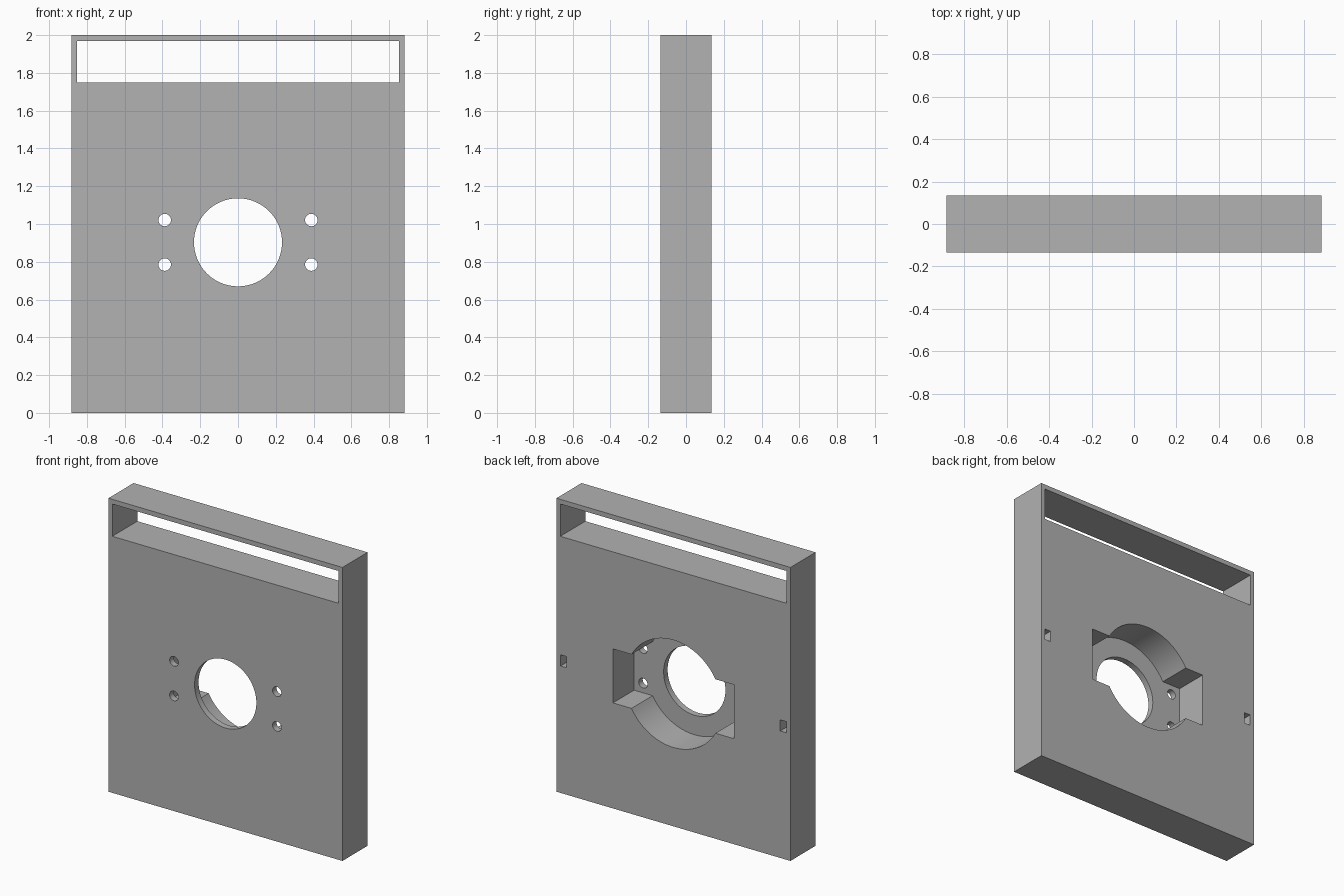
import bpy
import math
from mathutils import Vector

cube = bpy.data.objects.get("Cube")
if cube:
    bpy.data.objects.remove(cube, do_unlink=True)

WIDTH, DEPTH, HEIGHT = 1.764, 0.27, 2.0
FRONT, BACK = -DEPTH / 2, DEPTH / 2
HOLE_Z = 0.903            # height of the central opening
FLOOR = FRONT + 0.043     # pocket floor, leaving a thin front skin
OVER = 0.1                # cutter overshoot past a surface

grey = bpy.data.materials.new("plain grey")
grey.use_nodes = True
colour = (0.445, 0.445, 0.445, 1)
grey.diffuse_color = colour
grey.node_tree.nodes["Principled BSDF"].inputs["Base Color"].default_value = colour


def box(name, x, z, y):
    """Box from (min, max) ranges on each axis."""
    lo, hi = Vector((x[0], y[0], z[0])), Vector((x[1], y[1], z[1]))
    bpy.ops.mesh.primitive_cube_add(size=1, location=(lo + hi) / 2)
    obj = bpy.context.object
    obj.name = name
    obj.scale = hi - lo
    bpy.ops.object.transform_apply(location=True, rotation=True, scale=True)
    obj.data.materials.append(grey)
    return obj


def rod(name, x, z, radius, y, sides):
    """Cylinder running front to back."""
    bpy.ops.mesh.primitive_cylinder_add(
        vertices=sides, radius=radius, depth=y[1] - y[0],
        location=(x, (y[0] + y[1]) / 2, z), rotation=(math.pi / 2, 0, 0))
    obj = bpy.context.object
    obj.name = name
    bpy.ops.object.transform_apply(location=True, rotation=True, scale=True)
    obj.data.materials.append(grey)
    return obj


panel = box("panel", (-WIDTH / 2, WIDTH / 2), (0, HEIGHT), (FRONT, BACK))
through = (FRONT - OVER, BACK + OVER)
pocket = (FLOOR, BACK + OVER)

# Top window, rear pocket and central opening
cutters = [
    box("window_cutter", (-0.853, 0.853), (1.748, 1.968), through),
    box("pocket_cutter", (-0.456, 0.456), (HOLE_Z - 0.184, HOLE_Z + 0.184), pocket),
    rod("round_pocket_cutter", 0, HOLE_Z, 0.366, pocket, 96),
    rod("opening_cutter", 0, HOLE_Z, 0.233, through, 96),
]

# Screw holes and rear hanging slots, mirrored left and right
for side in (-1, 1):
    for dz in (-0.118, 0.118):
        cutters.append(rod("screw_cutter", side * 0.388, HOLE_Z + dz, 0.033, through, 32))
    x = side * 0.828
    cutters.append(box("slot_cutter", (x - 0.023, x + 0.023),
                       (HOLE_Z - 0.038, HOLE_Z + 0.038), (BACK - 0.15, BACK + OVER)))

# Carve the panel and discard the cutters
bpy.ops.object.select_all(action="DESELECT")
panel.select_set(True)
bpy.context.view_layer.objects.active = panel
for cutter in cutters:
    cutter.hide_render = True
    mod = panel.modifiers.new(cutter.name, "BOOLEAN")
    mod.operation = "DIFFERENCE"
    mod.solver = "EXACT"
    mod.object = cutter
    bpy.ops.object.modifier_apply(modifier=mod.name)
    bpy.data.objects.remove(cutter, do_unlink=True)

bpy.ops.object.shade_smooth_by_angle(angle=math.radians(30))
